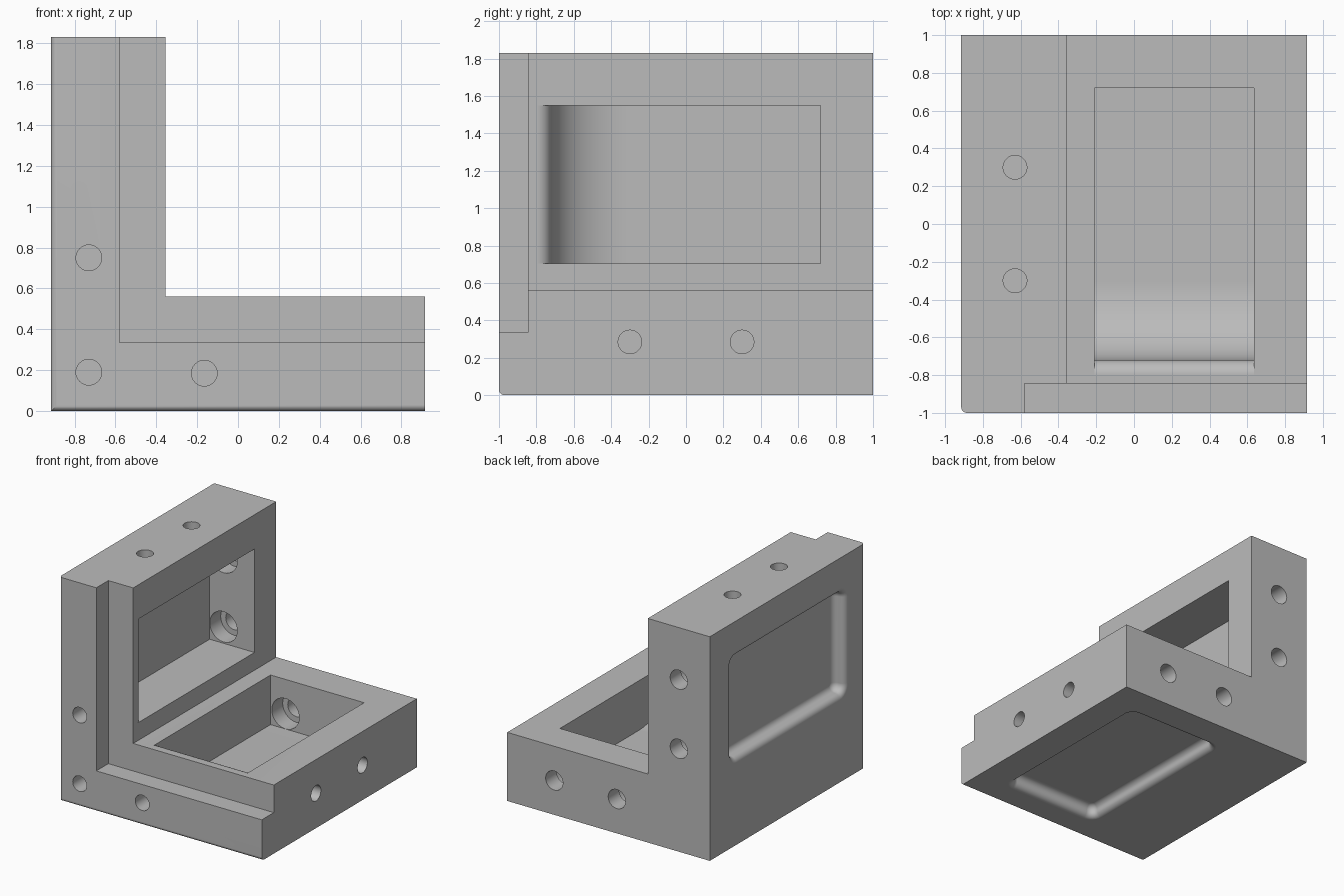
import bpy, bmesh
from math import sin, cos, pi
from mathutils import Vector

if "Cube" in bpy.data.objects:
    bpy.data.objects.remove(bpy.data.objects["Cube"])

H = 0.915            # half width of the bracket
ARM = 0.56           # arm thickness
FACE = ARM - H       # inner face of the upright arm
FLOOR = -0.76        # pocket floor in the upright arm
Z0, Z1 = 0.705, 1.55 # pocket span along the arm


def swap(p):
    """Reflect a point of the upright arm onto the flat arm."""
    return Vector((p[2] - H, p[1], p[0] + H))


def loft(name, rings, swapped=False):
    """Solid through a list of matching closed rings, capped at both ends."""
    bm = bmesh.new()
    loops = [[bm.verts.new(swap(p) if swapped else p) for p in r] for r in rings]
    for a, b in zip(loops, loops[1:]):
        for i in range(len(a)):
            j = (i + 1) % len(a)
            bm.faces.new((a[i], a[j], b[j], b[i]))
    bm.faces.new(loops[0])
    bm.faces.new(loops[-1])
    bmesh.ops.recalc_face_normals(bm, faces=bm.faces)
    mesh = bpy.data.meshes.new(name)
    bm.to_mesh(mesh)
    bm.free()
    obj = bpy.data.objects.new(name, mesh)
    bpy.context.collection.objects.link(obj)
    return obj


def drill(name, centre, axis, stations, swapped=False):
    """Round stepped hole: stations are (position along axis, radius)."""
    u, v = [k for k in range(3) if k != axis]
    rings = []
    for pos, r in stations:
        ring = []
        for i in range(32):
            p = list(centre)
            p[axis] = pos
            p[u] += r * cos(i * pi / 16)
            p[v] += r * sin(i * pi / 16)
            ring.append(p)
        rings.append(ring)
    return loft(name, rings, swapped)


def scoop(swapped):
    """Deep inner pocket with a curved ramp at the front end."""
    n = 12
    prof = [(-0.25, 0.72), (-0.25, -0.8)]
    for i in range(n + 1):                       # rounded lip
        t = i / n * pi / 2
        prof.append((FACE - 0.08 + 0.08 * cos(t), -0.8 + 0.08 * sin(t)))
    top = FACE - 0.08
    for i in range(1, n + 1):                    # hollow ramp
        t = i / n * pi / 2
        prof.append((top - (top - FLOOR) * sin(t), -0.3 - 0.42 * cos(t)))
    prof.append((FLOOR, 0.72))
    return loft("pocket_cutter", [[(x, y, z) for x, y in prof] for z in (Z0, Z1)], swapped)


def recess(swapped):
    """Shallow outer recess with softly rounded walls."""
    r, n = 0.05, 6
    levels = [(-H - 0.1, 0.1)]
    levels += [(-H + r - r * cos(i / n * pi / 2), 0.1 - r * sin(i / n * pi / 2)) for i in range(n + 1)]
    levels += [(-H + r + r * sin(i / n * pi / 2), r * cos(i / n * pi / 2)) for i in range(1, n + 1)]
    ylo, yhi, zlo, zhi = -0.68, 0.66, Z0 + 0.07, Z1 - 0.07
    corners = [(yhi, zhi), (ylo, zhi), (ylo, zlo), (yhi, zlo)]
    rings = []
    for x, off in levels:
        ring = []
        for k, (y, z) in enumerate(corners):
            for i in range(7):
                a = k * pi / 2 + i * pi / 12
                ring.append((x, y + (off + 0.01) * cos(a), z + (off + 0.01) * sin(a)))
        rings.append(ring)
    return loft("recess_cutter", rings, swapped)


# L-shaped body
outline = [(-H, 0), (H, 0), (H, ARM), (FACE, ARM), (FACE, 2 * H), (-H, 2 * H)]
body = loft("angle_bracket", [[(x, y, z) for x, z in outline] for y in (-1, 1)])

# Rounded outer edges of the front face
bm = bmesh.new()
bm.from_mesh(body.data)
edges = [e for e in bm.edges if all(v.co.y < -0.99 for v in e.verts)
         and (all(v.co.x < -0.9 for v in e.verts) or all(v.co.z < 0.01 for v in e.verts))]
bmesh.ops.bevel(bm, geom=edges, offset=0.03, segments=5, profile=0.5, affect='EDGES')
bm.to_mesh(body.data)
bm.free()

# Front rebate
x0, z0 = -0.58, 0.335
rebate = [(x0, z0), (1.2, z0), (1.2, 2.2), (x0, 2.2)]
cutters = [loft("rebate_cutter", [[(x, y, z) for x, z in rebate] for y in (-1.2, -0.845)])]

# Pockets, recesses and holes, alike on both arms
for s in (False, True):
    cutters += [scoop(s), recess(s)]
    for y in (-0.3, 0.3):
        cutters.append(drill("end_hole_cutter", (-0.63, y, 0), 2, [(1.63, 0.063), (1.9, 0.063)], s))
    for z in (0.84, 1.405):
        cutters.append(drill("back_bore_cutter", (-0.635, 0, z), 1,
                             [(0.6, 0.124), (0.86, 0.124), (0.86, 0.078), (1.1, 0.078)], s))
    cutters.append(drill("front_hole_cutter", (-0.73, 0, 0.75), 1, [(-1.1, 0.063), (-0.8, 0.063)], s))
cutters.append(drill("corner_hole_cutter", (-0.73, 0, 0.19), 1, [(-1.1, 0.063), (-0.8, 0.063)]))

bpy.context.view_layer.objects.active = body
for c in cutters:
    c.hide_render = True
    mod = body.modifiers.new("cut", 'BOOLEAN')
    mod.operation = 'DIFFERENCE'
    mod.solver = 'EXACT'
    mod.object = c
    bpy.ops.object.modifier_apply(modifier=mod.name)
    bpy.data.objects.remove(c)

# Plain grey metal
grey = bpy.data.materials.new("grey_metal")
grey.use_nodes = True
colour = (0.5, 0.5, 0.5, 1)
grey.diffuse_color = colour
grey.node_tree.nodes["Principled BSDF"].inputs["Base Color"].default_value = colour
body.data.materials.clear()
body.data.materials.append(grey)
for p in body.data.polygons:
    p.material_index = 0

# Smooth fillets, crisp edges
bpy.ops.object.select_all(action='DESELECT')
body.select_set(True)
bpy.ops.object.shade_smooth_by_angle(angle=pi / 6)
weighted = body.modifiers.new("weighted_normals", 'WEIGHTED_NORMAL')
weighted.keep_sharp = True
